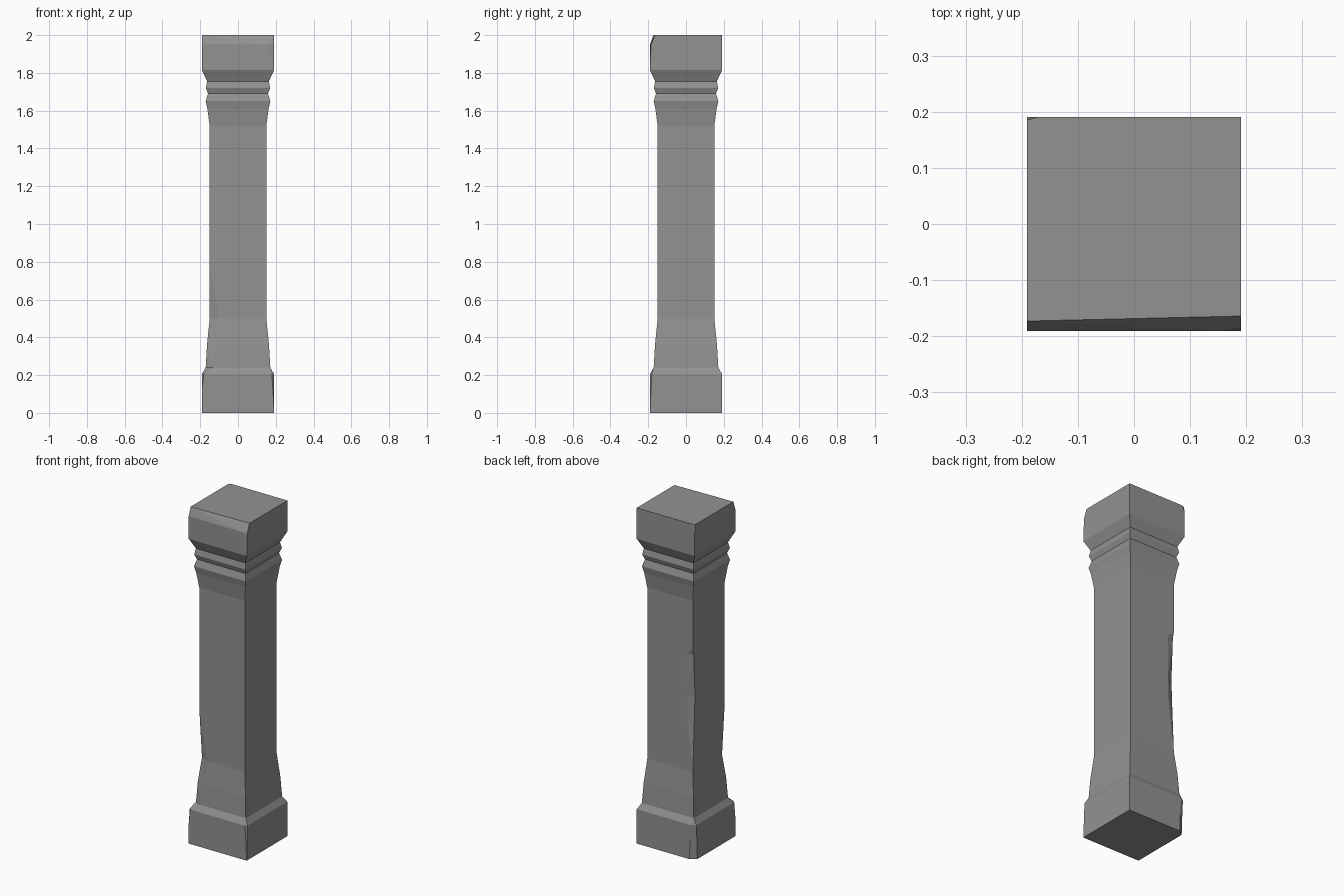
import bpy, bmesh

if "Cube" in bpy.data.objects:
    bpy.data.objects.remove(bpy.data.objects["Cube"])

# Square column silhouette: height, half width
profile = [(0, .191), (.12, .191), (.205, .191), (.24, .171), (.36, .164), (.5, .15),
           (.8, .15), (.95, .15), (1.2, .15), (1.23, .15), (1.52, .15),
           (1.61, .162), (1.65, .171), (1.69, .159), (1.72, .170), (1.755, .163),
           (1.815, .191), (1.95, .191), (2.0, .191)]

# Broken corners: (x sign, y sign) -> {height: (cut along x, cut along y)}
chips = {
    (-1, -1): {.205: (.01, .01), .24: (.04, .02), .36: (.05, .02), .5: (.05, .025)},
    (-1, 1): {0: (.035, .025), .12: (.03, .02), .205: (.025, .015),
              .8: (.035, .014), .95: (.04, .02), 1.2: (.04, .008), 2.0: (.02, .006)},
    (1, -1): {.12: (.006, .006), .205: (.012, .01), 1.95: (.03, .006)},
}

bm = bmesh.new()


def ring(z, h):
    """Square section with two vertices at each corner so it can be chipped."""
    verts = []
    for i, (sx, sy) in enumerate([(-1, -1), (1, -1), (1, 1), (-1, 1)]):
        a, b = chips.get((sx, sy), {}).get(z, (0, 0))
        # worn front edge of the top
        yh = h - (.027 if sx > 0 else .018) if z == 2.0 and sy < 0 else h
        pair = [(sx * h, sy * (yh - b)), (sx * (h - a), sy * yh)]
        if i % 2:
            pair.reverse()
        verts += [bm.verts.new((x, y, z)) for x, y in pair]
    return verts


# Loft the sections
rings = [ring(z, h) for z, h in profile]
for lo, hi in zip(rings, rings[1:]):
    for i in range(8):
        j = (i + 1) % 8
        bm.faces.new((lo[i], lo[j], hi[j], hi[i]))
bm.faces.new(rings[0][::-1])
bm.faces.new(rings[-1])
bmesh.ops.remove_doubles(bm, verts=bm.verts, dist=.0005)
bmesh.ops.triangulate(bm, faces=[f for f in bm.faces if len(f.verts) == 4])
bmesh.ops.recalc_face_normals(bm, faces=bm.faces)

mesh = bpy.data.meshes.new("stone_pillar")
bm.to_mesh(mesh)
bm.free()

# Dark stone
stone = bpy.data.materials.new("dark_stone")
stone.diffuse_color = (.29, .29, .29, 1)
stone.use_nodes = True
stone.node_tree.nodes["Principled BSDF"].inputs["Base Color"].default_value = stone.diffuse_color
mesh.materials.append(stone)
bpy.context.collection.objects.link(bpy.data.objects.new("stone_pillar", mesh))
